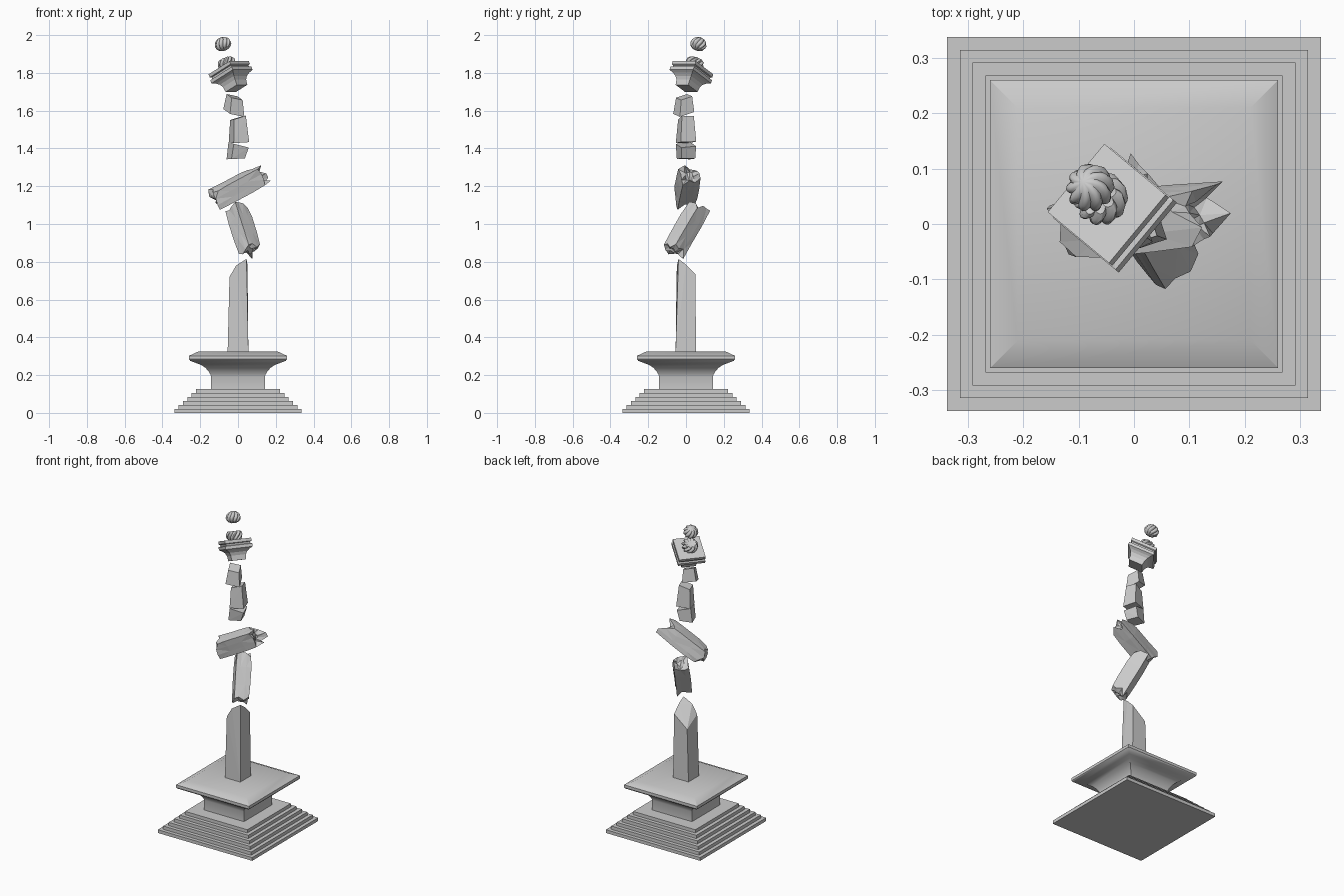
import bpy, bmesh, math, random
from mathutils import Vector, Matrix

if "Cube" in bpy.data.objects:
    bpy.data.objects.remove(bpy.data.objects["Cube"])

random.seed(7)


def finish(name, bm, smooth=None):
    bmesh.ops.recalc_face_normals(bm, faces=bm.faces)
    me = bpy.data.meshes.new(name)
    bm.to_mesh(me)
    bm.free()
    ob = bpy.data.objects.new(name, me)
    bpy.context.collection.objects.link(ob)
    if smooth:
        bpy.ops.object.select_all(action='DESELECT')
        ob.select_set(True)
        bpy.context.view_layer.objects.active = ob
        bpy.ops.object.shade_smooth_by_angle(angle=math.radians(smooth))
    return ob


def loft(bm, rings, cap=True):
    """Skin a list of equally long point rings."""
    vs = [[bm.verts.new(p) for p in r] for r in rings]
    n = len(vs[0])
    for a, b in zip(vs, vs[1:]):
        for i in range(n):
            j = (i + 1) % n
            bm.faces.new((a[i], a[j], b[j], b[i]))
    if cap:
        bm.faces.new(vs[0][::-1])
        bm.faces.new(vs[-1])
    return vs


def square_profile(name, profile, mat=Matrix(), smooth=None):
    bm = bmesh.new()
    corners = ((-1, -1), (1, -1), (1, 1), (-1, 1))
    loft(bm, [[mat @ Vector((x * h, y * h, z)) for x, y in corners]
              for h, z in profile])
    return finish(name, bm, smooth)


def hull(name, points):
    bm = bmesh.new()
    for p in points:
        bm.verts.new(p)
    res = bmesh.ops.convex_hull(bm, input=bm.verts)
    loose = [v for v in bm.verts if not v.link_faces]
    bmesh.ops.delete(bm, geom=loose, context='VERTS')
    bmesh.ops.dissolve_limit(bm, angle_limit=0.02, verts=bm.verts, edges=bm.edges)
    return finish(name, bm)


def block(name, low, high, half, angle, slope_low, slope_high):
    """Four-sided stone with sloping broken ends."""
    pts = []
    for c, h, s in ((low, half[0], slope_low), (high, half[1], slope_high)):
        for k in range(4):
            a = math.radians(angle + 45 + 90 * k)
            x, y = h * 1.414 * math.cos(a), h * 1.414 * math.sin(a)
            pts.append((c[0] + x, c[1] + y, c[2] + s[0] * x + s[1] * y))
    return hull(name, pts)


def shard(name, start, end, half0, half1, roll, jag0, jag1):
    """Square shaft fragment with chipped edges and splintered ends."""
    start, end = Vector(start), Vector(end)
    d = end - start
    length = d.length
    mat = (Matrix.Translation(start) @ d.to_track_quat('Z', 'Y').to_matrix().to_4x4()
           @ Matrix.Rotation(roll, 4, 'Z'))
    outline = [(-1, -1), (-.3, -1), (.4, -1), (1, -1), (1, -.4), (1, .3),
               (1, 1), (.4, 1), (-.3, 1), (-1, 1), (-1, .3), (-1, -.4)]
    R = random.uniform

    def ring(h, z, jag, chip, scale=1):
        out = []
        for x, y in outline:
            k = h * scale * (1 - R(0, chip))
            out.append(mat @ Vector((x * k, y * k, z + R(-jag, jag))))
        return out
    hm = (half0 + half1) / 2
    rings = [ring(half0, -jag0 * .2, jag0 * .3, .1, .45),
             ring(half0, 0, jag0, .15),
             ring(hm, length * .3, 0, .03),
             ring(hm, length * .7, 0, .03),
             ring(half1, length, jag1, .15),
             ring(half1, length - jag1 * .3, jag1 * .3, .1, .45)]
    bm = bmesh.new()
    loft(bm, rings)
    bmesh.ops.triangulate(bm, faces=[f for f in bm.faces])
    return finish(name, bm)


def swirl(name, mat, profile, lobes, depth, twist):
    """Bud with twisted flutes."""
    bm = bmesh.new()
    n = lobes * 6
    zmax = profile[-1][1]
    rings = []
    for r, z in profile:
        ring = []
        for i in range(n):
            a = 2 * math.pi * i / n
            k = r * (1 - depth * (1 - abs(math.sin(lobes * a / 2))))
            t = a + twist * z / zmax
            ring.append(mat @ Vector((k * math.cos(t), k * math.sin(t), z)))
        rings.append(ring)
    loft(bm, rings)
    return finish(name, bm, 35)


# stepped square base
bm = bmesh.new()
for i in range(6):
    h = .337 - .023 * i
    bmesh.ops.create_cube(bm, size=1, matrix=Matrix.Translation((0, 0, .0105 + .021 * i))
                          @ Matrix.Diagonal((2 * h, 2 * h, .021, 1)))
finish("base_steps", bm)

# flared pedestal
square_profile("pedestal", [(.142, .124), (.142, .19), (.147, .205), (.158, .223),
                            (.175, .241), (.2, .256), (.225, .265), (.253, .276),
                            (.26, .284), (.26, .302), (.21, .325)], smooth=30)

# standing broken shaft
hull("standing_shaft", [(-.055, -.055, .32), (.055, -.055, .32), (.055, .053, .32),
                        (-.055, .053, .32), (.045, -.04, .815), (-.01, -.048, .78),
                        (-.045, -.05, .72), (.05, .05, .735), (-.043, .05, .66),
                        (.05, 0, .785)])

# floating splintered shaft fragments
shard("lower_fragment", (.062, -.062, .865), (-.008, .067, 1.085), .048, .045, .25, .03, .022)
shard("tilted_fragment", (-.115, -.008, 1.133), (.118, .018, 1.258), .052, .05, .2, .025, .045)

# floating stone blocks
block("block_low", (-.012, 0, 1.345), (.003, 0, 1.418), (.038, .042), 20, (.05, 0), (-.25, 0))
block("block_middle", (.005, 0, 1.432), (0, 0, 1.562), (.043, .033), 18, (.05, .05), (.3, .05))
block("block_high", (-.022, -.012, 1.588), (-.018, -.01, 1.672), (.042, .032), 25,
      (-.3, .2), (-.3, .2))

# tilted capital
axis = Vector((-.34, .28, .9)).normalized()
side = Vector((.64, .77, 0)).normalized()
frame = Matrix((side, axis.cross(side), axis)).transposed().to_4x4()
square_profile("capital", [(.043, 0), (.046, .03), (.054, .048), (.066, .06), (.082, .07),
                           (.082, .088), (.073, .091), (.073, .1), (.08, .104), (.08, .122)],
               Matrix.Translation((-.008, .003, 1.718)) @ frame)

# twisted finial, split in two
swirl("finial_lower", Matrix.Translation((-.05, .038, 1.825)) @ frame,
      [(.036, 0), (.046, .012), (.05, .028), (.047, .042), (.038, .052), (.02, .046)],
      9, .22, .9)
swirl("finial_upper", Matrix.Translation((-.068, .056, 1.922)) @ frame,
      [(.014, .0), (.032, .008), (.042, .02), (.045, .034), (.04, .05),
       (.03, .061), (.018, .068), (.006, .071)], 9, .2, .9)
